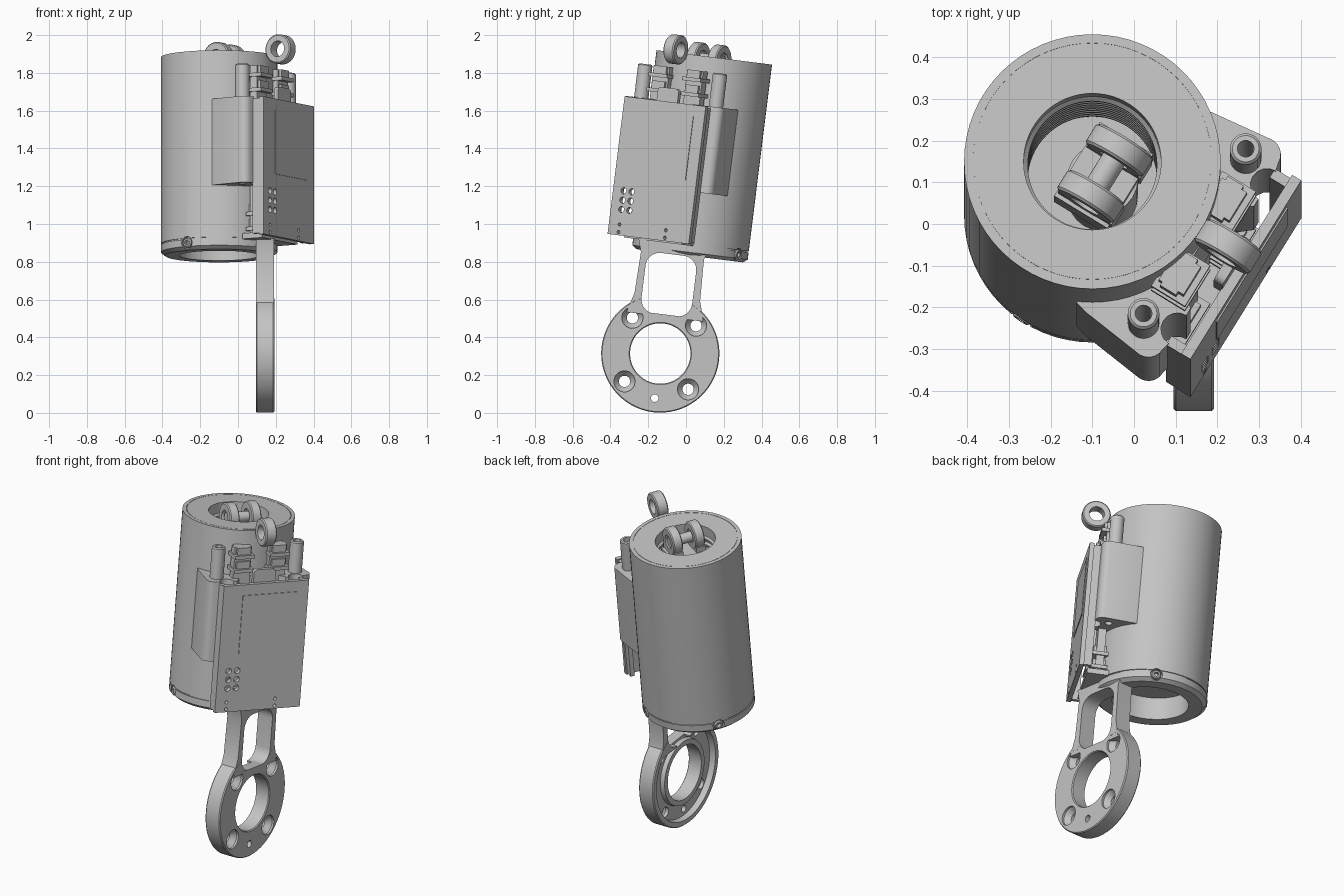
import bpy, bmesh, math
from mathutils import Matrix

if "Cube" in bpy.data.objects:
    bpy.data.objects.remove(bpy.data.objects["Cube"])

grey = bpy.data.materials.new("light grey")
grey.use_nodes = True
grey.diffuse_color = (0.55, 0.55, 0.55, 1)
grey.node_tree.nodes["Principled BSDF"].inputs["Base Color"].default_value = (0.55, 0.55, 0.55, 1)

# Tilted frame of the housing, and side frame (x = outward, y = sideways, z = up)
BODY = Matrix.Translation((-0.10, 0.02, 0.84)) @ Matrix.Rotation(math.radians(-7.1), 4, 'X')
SIDE = BODY @ Matrix.Rotation(math.radians(-31.6), 4, 'Z')
ALONG_X = Matrix.Rotation(math.radians(90), 4, 'Y')
ALONG_Y = Matrix.Rotation(math.radians(-90), 4, 'X')
UPRIGHT = Matrix(((0, 0, 1, 0), (1, 0, 0, 0), (0, 1, 0, 0), (0, 0, 0, 1)))  # outline in y-z
MID = -0.006  # sideways centre of the side assembly


def at(x, y, z):
    return Matrix.Translation((x, y, z))


def smooth(ob):
    bpy.ops.object.select_all(action='DESELECT')
    ob.select_set(True)
    bpy.context.view_layer.objects.active = ob
    bpy.ops.object.shade_smooth_by_angle(angle=math.radians(30))


def finish(bm, name, frame):
    bmesh.ops.remove_doubles(bm, verts=bm.verts, dist=1e-5)
    bm.transform(frame)
    bmesh.ops.recalc_face_normals(bm, faces=bm.faces)
    me = bpy.data.meshes.new(name)
    bm.to_mesh(me)
    bm.free()
    me.materials.append(grey)
    ob = bpy.data.objects.new(name, me)
    bpy.context.collection.objects.link(ob)
    smooth(ob)
    return ob


def lathe(name, profile, frame, steps=32):
    """Spin a closed (radius, height) profile about z."""
    bm = bmesh.new()
    vs = [bm.verts.new((r, 0, z)) for r, z in profile]
    es = [bm.edges.new((vs[i], vs[(i + 1) % len(vs)])) for i in range(len(vs))
          if vs[i].co.x + vs[(i + 1) % len(vs)].co.x > 0]
    bmesh.ops.spin(bm, geom=vs + es, cent=(0, 0, 0), axis=(0, 0, 1),
                   angle=math.tau, steps=steps, use_duplicate=False)
    return finish(bm, name, frame)


def tube(name, r, hole, z0, z1, frame, steps=32):
    c = 0.006
    return lathe(name, [(hole, z0), (r - c, z0), (r, z0 + c), (r, z1 - c), (r - c, z1), (hole, z1)], frame, steps)


def rod(name, r, z0, z1, frame, steps=24):
    return lathe(name, [(0, z0), (r, z0), (r, z1), (0, z1)], frame, steps)


def prism(name, outline, z0, z1, frame):
    """Extrude an (x, y) outline from z0 to z1."""
    bm = bmesh.new()
    f = bm.faces.new([bm.verts.new((x, y, z0)) for x, y in outline])
    ext = bmesh.ops.extrude_face_region(bm, geom=[f])['geom']
    bmesh.ops.translate(bm, vec=(0, 0, z1 - z0), verts=[v for v in ext if isinstance(v, bmesh.types.BMVert)])
    return finish(bm, name, frame)


def box(name, x, y, z, frame):
    return prism(name, [(x[0], y[0]), (x[1], y[0]), (x[1], y[1]), (x[0], y[1])], z[0], z[1], frame)


def arc(cx, cy, r, a0, a1, n=8):
    angles = [math.radians(a0 + (a1 - a0) * i / n) for i in range(n + 1)]
    return [(cx + r * math.cos(a), cy + r * math.sin(a)) for a in angles]


def cut(ob, tool):
    mod = ob.modifiers.new("cut", 'BOOLEAN')
    mod.operation, mod.solver, mod.object = 'DIFFERENCE', 'EXACT', tool
    bpy.context.view_layer.objects.active = ob
    bpy.ops.object.modifier_apply(modifier=mod.name)
    bpy.data.objects.remove(tool)


# Housing: cap seam near the bottom, open bottom recess, ribbed bore at the top
ribs = []
for i in range(9):
    z = 0.99 - i * 0.036
    ribs += [(0.165, z), (0.155, z - 0.01), (0.155, z - 0.02), (0.165, z - 0.03)]
housing = lathe("housing", [
    (0, 0.12), (0.21, 0.12), (0.21, -0.008), (0.285, -0.008), (0.308, 0.01), (0.308, 0.048), (0.302, 0.048),
    (0.302, 0.054), (0.308, 0.054), (0.308, 1.05), (0.287, 1.05), (0.287, 1.047), (0.285, 1.047),
    (0.285, 1.05), (0.165, 1.05)] + ribs + [(0.165, 0.6), (0, 0.6)], BODY, 64)
for deg in (56, 146, 236, 326):
    radial = BODY @ Matrix.Rotation(math.radians(deg), 4, 'Z') @ at(0, 0, 0.03) @ ALONG_X
    cut(housing, rod("cutter", 0.033, 0.285, 0.35, radial))
    tube("cap_screw", 0.026, 0.012, 0.27, 0.31, radial, 20)
smooth(housing)

# Clevis inside the bore: shaft, pin and two eyes
rod("clevis_shaft", 0.085, 0.6, 0.93, SIDE @ at(0.035, -0.01, 0))
box("clevis_bridge", (-0.04, 0.11), (-0.11, 0.10), (0.85, 0.97), SIDE)
rod("clevis_pin", 0.03, -0.09, 0.08, SIDE @ at(0.04, 0, 1.035) @ ALONG_Y)
for y in (-0.073, 0.058):
    eye = SIDE @ at(0.04, y, 1.04)
    tube("clevis_eye", 0.08, 0.04, -0.028, 0.028, eye @ ALONG_Y)
    box("clevis_cheek", (-0.076, 0.076), (-0.027, 0.027), (-0.15, -0.04), eye)

# Arm ring with recessed inner face, gap under the slot, countersunk holes
X0, X1, CY, CZ = 0.195, 0.292, -0.09, -0.541
ring_frame = BODY @ at(0, CY, CZ) @ ALONG_X
ring = lathe("arm_ring", [(0.16, X0 + 0.01), (0.19, X0 + 0.01), (0.195, X0 + 0.035), (0.275, X0 + 0.035),
                          (0.28, X0), (0.308, X0), (0.313, X0 + 0.006), (0.313, X1 - 0.006), (0.308, X1),
                          (0.165, X1), (0.16, X1 - 0.005)], ring_frame, 64)
cut(ring, box("cutter", (0.1, 0.4), (CY - 0.135, CY + 0.135), (-0.333, -0.15), BODY))
for deg in (45, 135, 225, 315):
    a = math.radians(deg)
    spot = BODY @ at(0, CY + 0.24 * math.cos(a), CZ + 0.24 * math.sin(a)) @ ALONG_X
    cut(ring, lathe("cutter", [(0, 0.1), (0.03, 0.1), (0.03, 0.25), (0.056, 0.28), (0.056, 0.33), (0, 0.33)],
                    spot, 24))
cut(ring, rod("cutter", 0.02, 0.1, 0.4, BODY @ at(0, CY, CZ - 0.238) @ ALONG_X))
smooth(ring)

# Yoke: two mirrored legs joined by an arch, with a rounded slot between them
for s in (-1, 1):
    half = [(0, 0.05), (0, -0.012)] + arc(0.06, -0.087, 0.075, 90, 0) + arc(0.06, -0.26, 0.075, 0, -90)
    half += [(0.06, -0.345), (0.205, -0.345), (0.19, -0.29), (0.175, -0.24), (0.168, -0.02), (0.19, 0.05)]
    prism("arm_yoke", [(CY + s * y, z) for y, z in half], X0 + 0.001, X1 - 0.0005, BODY @ UPRIGHT)

# Side bracket: mirrored ears with scallops, and hollow posts
box("bracket_web", (0.22, 0.31), (MID - 0.2, MID + 0.2), (0.33, 0.79), SIDE)
for s in (-1, 1):
    pts = [(0.13, 0.10), (0.13, 0.277), (0.16, 0.285)] + arc(0.325, 0.265, 0.04, 90, 0, 5)
    pts += arc(0.37, 0.205, 0.04, 90, 270)
    pts += [(0.37, 0.145), (0.34, 0.12), (0.29, 0.10)]
    ear = prism("bracket_ear", [(n, MID + s * u) for n, u in pts], 0.33, 0.79, SIDE)
    post = SIDE @ at(0.292, MID + s * 0.234, 0)
    cut(ear, rod("cutter", 0.02, 0.2, 0.9, post))
    smooth(ear)
    tube("hollow_post", 0.038, 0.02, 0.78, 0.97, post)
    # Terminal strip with stepped clips at both ends
    u = MID + s * 0.105
    box("terminal_strip", (0.29, 0.335), (u - 0.05, u + 0.05), (0.08, 0.97), SIDE)
    for z in (0.09, 0.17, 0.83, 0.91):
        box("terminal_clip", (0.27, 0.365), (u - 0.058, u + 0.058), (z, z + 0.02), SIDE)
        box("terminal_body", (0.28, 0.35), (u - 0.04, u + 0.04), (z + 0.02, z + 0.06), SIDE)
    # Frame rail behind the board edge
    box("board_rail", (0.365, 0.412), (MID + s * 0.225, MID + s * 0.25), (0.06, 0.78), SIDE)
box("lower_flange", (0.26, 0.38), (MID - 0.18, MID + 0.18), (0.045, 0.075), SIDE)

# Board with drilled holes, thin screen plate and top tab
board = box("board", (0.408, 0.434), (-0.256, 0.252), (0.053, 0.787), SIDE)
holes = [(u, z, 0.017) for u in (-0.19, -0.14) for z in (0.29, 0.24, 0.19)]
holes += [(u, z, 0.009) for u in (-0.19, 0.10) for z in (0.11, 0.07)]
for u, z, r in holes:
    cut(board, rod("cutter", r, 0.38, 0.5, SIDE @ at(0, u, z) @ ALONG_X, 16))
smooth(board)
box("screen", (0.432, 0.438), (-0.14, 0.185), (0.385, 0.725), SIDE)
tab = [(MID - 0.065, 0.72), (MID + 0.065, 0.72)]
tab += arc(MID + 0.045, 0.84, 0.02, 0, 90, 4) + arc(MID - 0.045, 0.84, 0.02, 90, 180, 4)
prism("board_tab", tab, 0.385, 0.41, SIDE @ UPRIGHT)

# Outer eye above the board
tube("outer_eye", 0.078, 0.042, -0.032, 0.032, SIDE @ at(0.386, MID, 1.067) @ ALONG_Y)
